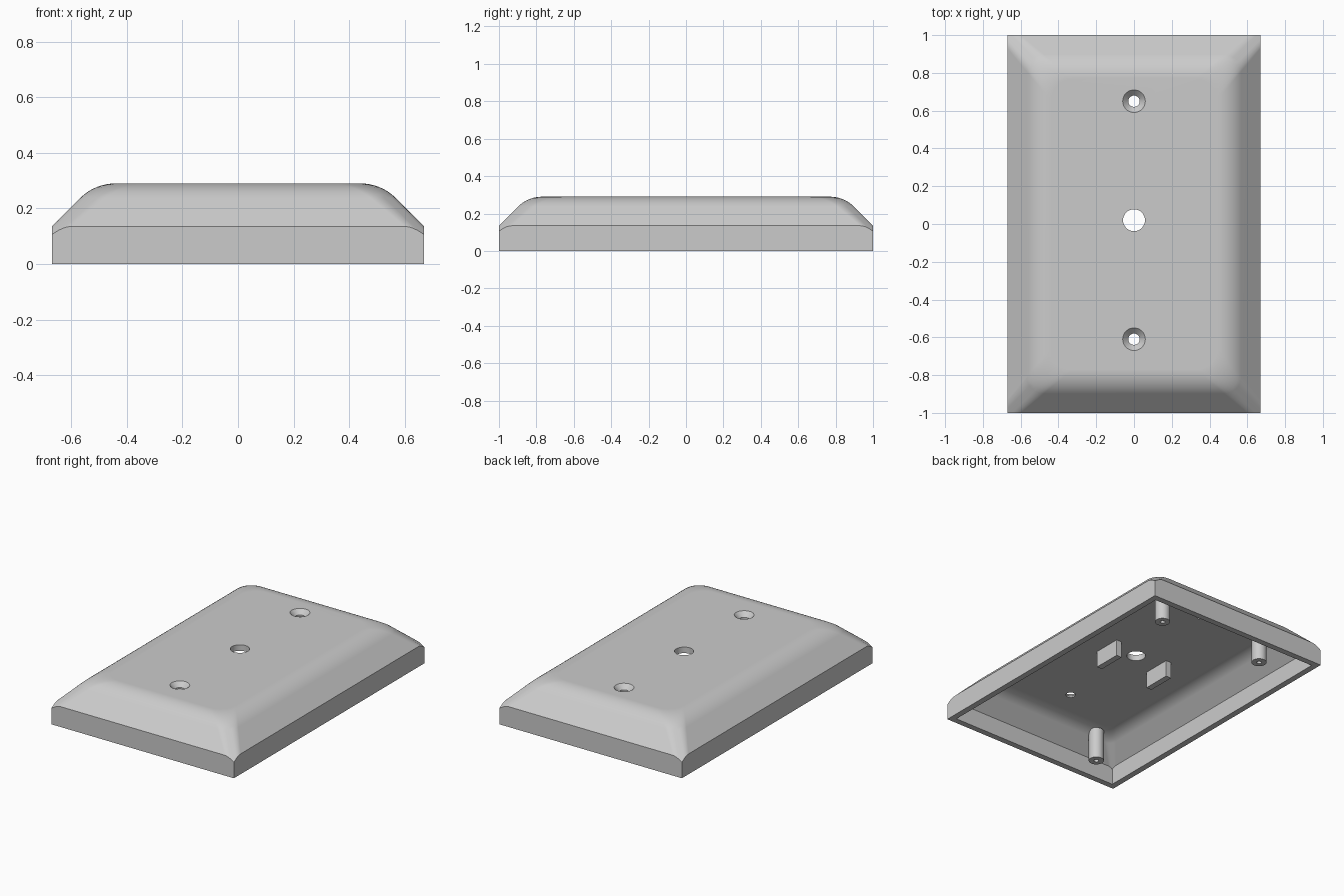
import bpy
import bmesh
from math import sin, cos, pi

HALF_X, HALF_Y, HEIGHT = 0.67, 1.0, 0.29
EDGE_Z = 0.135        # top of the upright wall
SLOPE = 0.102         # run of the straight 45 degree bevel
ROUND = 0.18          # radius of the rounded shoulder
CORNER = 0.07         # corner rounding of the bevel
WALL = 0.04           # shell thickness
STEPS = 8

cube = bpy.data.objects.get("Cube")
if cube:
    bpy.data.objects.remove(cube, do_unlink=True)

grey = bpy.data.materials.new("light grey plastic")
grey.use_nodes = True
COLOUR = (0.6, 0.6, 0.6, 1)
grey.diffuse_color = COLOUR
grey.node_tree.nodes["Principled BSDF"].inputs["Base Color"].default_value = COLOUR


def loft(name, rings):
    """Closed solid skinned through equal-length rings, capped at both ends."""
    bm = bmesh.new()
    loops = [[bm.verts.new(p) for p in ring] for ring in rings]
    for a, b in zip(loops, loops[1:]):
        n = len(a)
        for i in range(n):
            j = (i + 1) % n
            bm.faces.new((a[i], a[j], b[j], b[i]))
    bm.faces.new(loops[0])
    bm.faces.new(loops[-1])
    bmesh.ops.recalc_face_normals(bm, faces=bm.faces)
    mesh = bpy.data.meshes.new(name)
    bm.to_mesh(mesh)
    bm.free()
    obj = bpy.data.objects.new(name, mesh)
    bpy.context.collection.objects.link(obj)
    mesh.materials.append(grey)
    return obj


def lathe(name, x, y, profile, sides=32):
    """Round solid from (radius, z) points."""
    angles = [2 * pi * i / sides for i in range(sides)]
    return loft(name, [[(x + r * cos(a), y + r * sin(a), z) for a in angles]
                       for r, z in profile])


def activate(obj):
    bpy.ops.object.select_all(action='DESELECT')
    obj.select_set(True)
    bpy.context.view_layer.objects.active = obj


def finish(obj):
    activate(obj)
    bpy.ops.object.shade_smooth_by_angle(angle=pi / 6)
    mod = obj.modifiers.new("even_normals", 'WEIGHTED_NORMAL')
    mod.keep_sharp = True


def rectangle(inset, z, radius, square=False, drop=False):
    """Rounded rectangle ring; square pushes the corners out to a sharp box,
    drop lowers them along the bevel."""
    ring = []
    for q, (sx, sy) in enumerate([(1, 1), (-1, 1), (-1, -1), (1, -1)]):
        cx = sx * (HALF_X - inset - radius)
        cy = sy * (HALF_Y - inset - radius)
        for i in range(STEPS + 1):
            a = (q + i / STEPS) * pi / 2
            reach = radius / max(abs(cos(a)), abs(sin(a))) if square else radius
            ring.append((cx + reach * cos(a), cy + reach * sin(a),
                         z - (reach - radius if drop else 0)))
    return ring


def skin(offset):
    """Rings from the base up to the flat top, for a surface offset inward."""
    radius = CORNER - offset
    edge_z = EDGE_Z - offset * (2 ** 0.5 - 1)
    rings = [rectangle(offset, 0, radius, True),
             rectangle(offset, edge_z, radius, True, True)]
    centre_d = SLOPE + ROUND * sin(pi / 4)
    arc = ROUND - offset
    for i in range(STEPS + 1):
        a = pi / 4 * (1 - i / STEPS)
        d = centre_d - arc * sin(a)
        rings.append(rectangle(d, HEIGHT - ROUND + arc * cos(a), radius + 0.2 * (d - offset)))
    return rings


# Hollow cover plate
plate = loft("cover_plate", skin(WALL)[::-1] + skin(0))

# Centre hole and two countersunk screw holes
cutters = [lathe("centre_hole", 0, 0.02, [(0.058, 0.2), (0.058, 0.32)])]
for y in (0.65, -0.61):
    cutters.append(lathe("screw_hole", 0, y,
                         [(0.03, 0.2), (0.03, 0.26), (0.06, HEIGHT), (0.07, 0.3)]))
for cutter in cutters:
    cutter.hide_render = True
    mod = plate.modifiers.new("hole", 'BOOLEAN')
    mod.operation = 'DIFFERENCE'
    mod.solver = 'EXACT'
    mod.object = cutter
    activate(plate)
    bpy.ops.object.modifier_apply(modifier=mod.name)
    bpy.data.objects.remove(cutter, do_unlink=True)
finish(plate)

# Mounting posts with pilot holes
for name, x, y, top in [("back_left_post", 0.39, 0.74, 0.26),
                        ("back_right_post", -0.39, 0.74, 0.26),
                        ("front_right_post", -0.4, -0.84, 0.24)]:
    finish(lathe(name, x, y, [(0.047, top), (0.047, 0.03), (0.015, 0.03), (0.015, 0.15)]))

# Retaining tabs either side of the centre hole
for name, x in [("left_tab", 0.2), ("right_tab", -0.2)]:
    outline = [(x + sx * 0.02, sy * 0.095) for sx, sy in [(1, 1), (-1, 1), (-1, -1), (1, -1)]]
    loft(name, [[(px, py, z) for px, py in outline] for z in (0.14, 0.26)])
